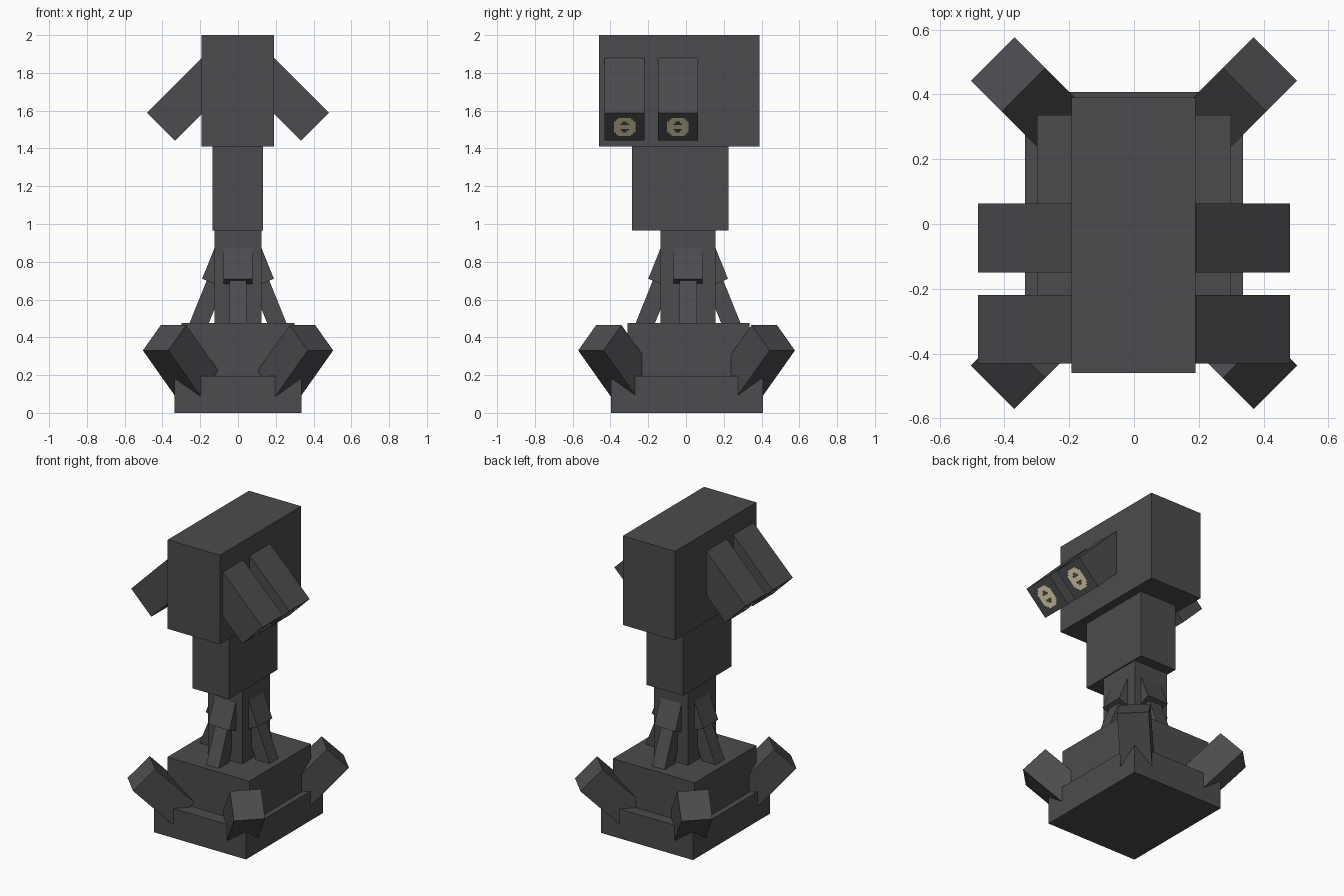
import bpy, bmesh, math
from mathutils import Matrix, Vector

if "Cube" in bpy.data.objects:
    bpy.data.objects.remove(bpy.data.objects["Cube"], do_unlink=True)


def material(name, rgb):
    m = bpy.data.materials.new(name)
    m.use_nodes = True
    m.diffuse_color = (*rgb, 1)
    bsdf = next(n for n in m.node_tree.nodes if n.type == 'BSDF_PRINCIPLED')
    bsdf.inputs["Base Color"].default_value = (*rgb, 1)
    bsdf.inputs["Roughness"].default_value = 0.8
    return m


GREY = material("dark_grey", (0.072, 0.070, 0.077))
CREAM = material("lamp_cream", (0.80, 0.72, 0.45))


def finish(name, bm, mat):
    mesh = bpy.data.meshes.new(name)
    bm.to_mesh(mesh)
    bm.free()
    mesh.materials.append(mat)
    ob = bpy.data.objects.new(name, mesh)
    bpy.context.collection.objects.link(ob)
    return ob


def frame(axis, side, centre):
    """Placement whose z runs along axis and whose x runs along side."""
    z, x = Vector(axis).normalized(), Vector(side).normalized()
    rot = Matrix((x, z.cross(x), z)).transposed()
    return Matrix.Translation(centre) @ rot.to_4x4()


def box(name, size, place):
    bm = bmesh.new()
    bmesh.ops.create_cube(bm, size=1, matrix=place @ Matrix.Diagonal((*size, 1)))
    return finish(name, bm, GREY)


def block(name, x, y, z):
    size = [b - a for a, b in (x, y, z)]
    mid = [(a + b) / 2 for a, b in (x, y, z)]
    box(name, size, Matrix.Translation(mid))


# Stacked body, bottom to top
block("base_plinth", (-0.337, 0.337), (-0.397, 0.408), (0, 0.195))
block("base_upper", (-0.30, 0.30), (-0.31, 0.337), (0.195, 0.475))
block("column", (-0.125, 0.125), (-0.134, 0.157), (0.475, 0.965))
block("neck", (-0.135, 0.133), (-0.285, 0.225), (0.965, 1.41))
block("head", (-0.193, 0.19), (-0.46, 0.39), (1.41, 2.0))

# Four corner feet, leaning up and out along the diagonals
for sx, xn in ((1, "left"), (-1, "right")):
    for sy, yn in ((-1, "front"), (1, "back")):
        place = frame((sx, sy, math.sqrt(2)), (-sy, sx, 0),
                      (sx * 0.304, sy * 0.374 + 0.003, 0.2775))
        box(f"foot_{yn}_{xn}", (0.19, 0.19, 0.34), place)

# Two-piece struts on all four sides of the column
TILT = math.radians(22)
for k, side in enumerate(("left", "back", "right", "front")):
    out = Vector((round(math.cos(k * math.pi / 2)), round(math.sin(k * math.pi / 2)), 0))
    across = Vector((-out.y, out.x, 0))
    down = out * math.sin(TILT) - Vector((0, 0, math.cos(TILT)))
    normal = out * math.cos(TILT) + Vector((0, 0, math.sin(TILT)))
    shift = Vector((0, 0.011, 0)) + out * 0.021 * abs(out.y)
    # r, z is the lower outer corner of each strut
    for part, r, z, width, thick, length in (
            ("strut_upper", 0.19, 0.71, 0.155, 0.075, 0.173),
            ("strut_lower", 0.275, 0.43, 0.092, 0.095, 0.32)):
        corner = out * r + Vector((0, 0, z)) + shift
        centre = corner - down * length / 2 - normal * thick / 2
        box(f"{part}_{side}", (width, thick, length), frame(down, across, centre))

# Lamp arms, two per side, pointing down and out, with a lamp on each end
CELLS = 10
for sx, xn in ((1, "left"), (-1, "right")):
    for y, yn in ((-0.325, "front"), (-0.043, "back")):
        axis = Vector((sx, 0, -1)).normalized()
        end = Vector((sx * 0.4075, y, 1.515))
        box(f"lamp_arm_{yn}_{xn}", (0.212, 0.208, 0.41),
            frame(axis, (0, 1, 0), end - axis * 0.205))
        # Lamp plate: stepped ring with a bar across its middle
        bm = bmesh.new()
        bmesh.ops.create_grid(bm, x_segments=CELLS, y_segments=CELLS, size=CELLS / 2)
        unlit = []
        for f in bm.faces:
            c = f.calc_center_median()
            r = math.hypot(c.x, c.y)
            if not (2.6 < r < 5.3 or (abs(c.y) < 1 and r < 3)):
                unlit.append(f)
        bmesh.ops.delete(bm, geom=unlit, context='FACES')
        bm.transform(frame(axis, (0, 1, 0), end + axis * 0.002)
                     @ Matrix.Diagonal((0.0113, 0.0138, 1, 1)))
        finish(f"lamp_{yn}_{xn}", bm, CREAM)
